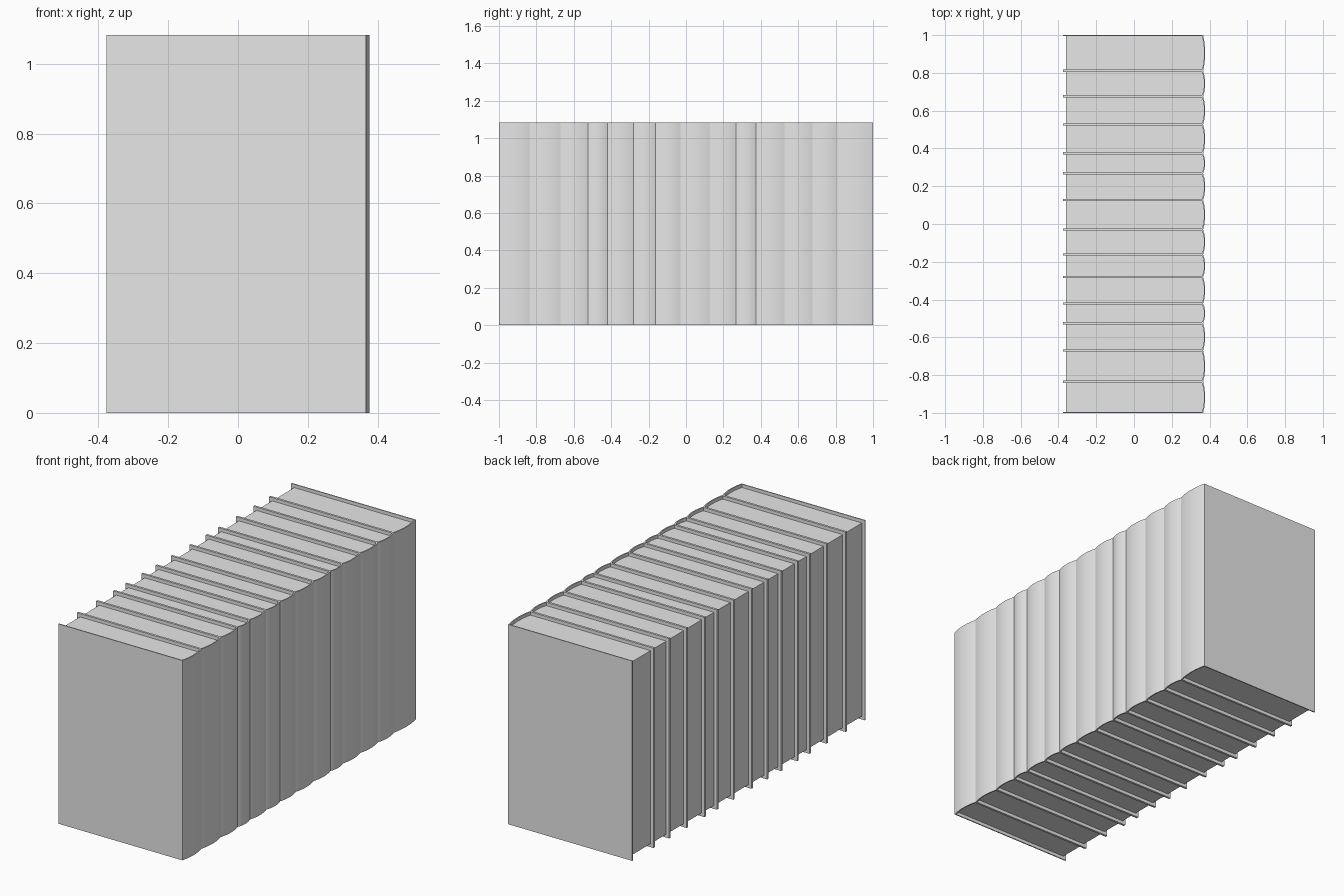
import bpy, bmesh, math

cube = bpy.data.objects.get("Cube")
if cube:
    bpy.data.objects.remove(cube, do_unlink=True)

HEIGHT = 1.083      # cover height
BACK = -0.377       # fore edge of the covers
JOINT = 0.366       # where the boards meet the spine
BULGE = 0.011       # how far each spine rounds outward
BOARD = 0.006       # cover thickness
INSET = 0.018       # page block set back from the cover edges
SEGMENTS = 12

# Boundaries between neighbouring books along the row
EDGES = [-1.0, -0.835, -0.67, -0.525, -0.421, -0.281, -0.162, -0.029,
         0.127, 0.268, 0.374, 0.527, 0.676, 0.811, 1.0]

grey = bpy.data.materials.new("plain grey")
grey.use_nodes = True
grey.diffuse_color = (0.8, 0.8, 0.8, 1)
grey.node_tree.nodes["Principled BSDF"].inputs["Base Color"].default_value = (0.8, 0.8, 0.8, 1)


def spine_arc(y0, y1, x, sag):
    """Shallow circular arc from y0 to y1 bulging towards +x."""
    half = (y1 - y0) / 2
    radius = (half * half + sag * sag) / (2 * sag)
    span = math.asin(half / radius)
    mid = (y0 + y1) / 2
    points = []
    for i in range(SEGMENTS + 1):
        a = span * (2 * i / SEGMENTS - 1)
        points.append((x + sag - radius * (1 - math.cos(a)), mid + radius * math.sin(a)))
    return points


def extrude_outline(name, outline, z0, z1):
    """Solid made by extruding a plan outline upward."""
    bm = bmesh.new()
    base = bm.faces.new([bm.verts.new((x, y, z0)) for x, y in outline])
    result = bmesh.ops.extrude_face_region(bm, geom=[base], use_keep_orig=True)
    top = [v for v in result["geom"] if isinstance(v, bmesh.types.BMVert)]
    bmesh.ops.translate(bm, verts=top, vec=(0, 0, z1 - z0))
    bmesh.ops.recalc_face_normals(bm, faces=bm.faces)
    mesh = bpy.data.meshes.new(name)
    bm.to_mesh(mesh)
    bm.free()
    mesh.materials.append(grey)
    obj = bpy.data.objects.new(name, mesh)
    bpy.context.collection.objects.link(obj)
    return obj


bpy.ops.object.select_all(action='DESELECT')
for n, (y0, y1) in enumerate(zip(EDGES, EDGES[1:]), 1):
    a, b = y0 + BOARD, y1 - BOARD
    outer = spine_arc(y0, y1, JOINT, BULGE)
    inner = spine_arc(a, b, JOINT - BOARD, BULGE)

    # Two boards and a rounded spine as one U-shaped shell
    cover = extrude_outline(f"book_cover_{n:02d}",
                            [(BACK, y0)] + outer + [(BACK, y1), (BACK, b)]
                            + inner[::-1] + [(BACK, a)], 0, HEIGHT)
    # Page block filling the shell, recessed on three sides
    pages = extrude_outline(f"book_pages_{n:02d}",
                            [(BACK + INSET, a)] + inner + [(BACK + INSET, b)],
                            INSET, HEIGHT - INSET)
    for obj in (cover, pages):
        obj.select_set(True)
        bpy.context.view_layer.objects.active = obj

# Smooth the rounded spines, keep every corner crisp
bpy.ops.object.shade_smooth_by_angle(angle=math.radians(20))
